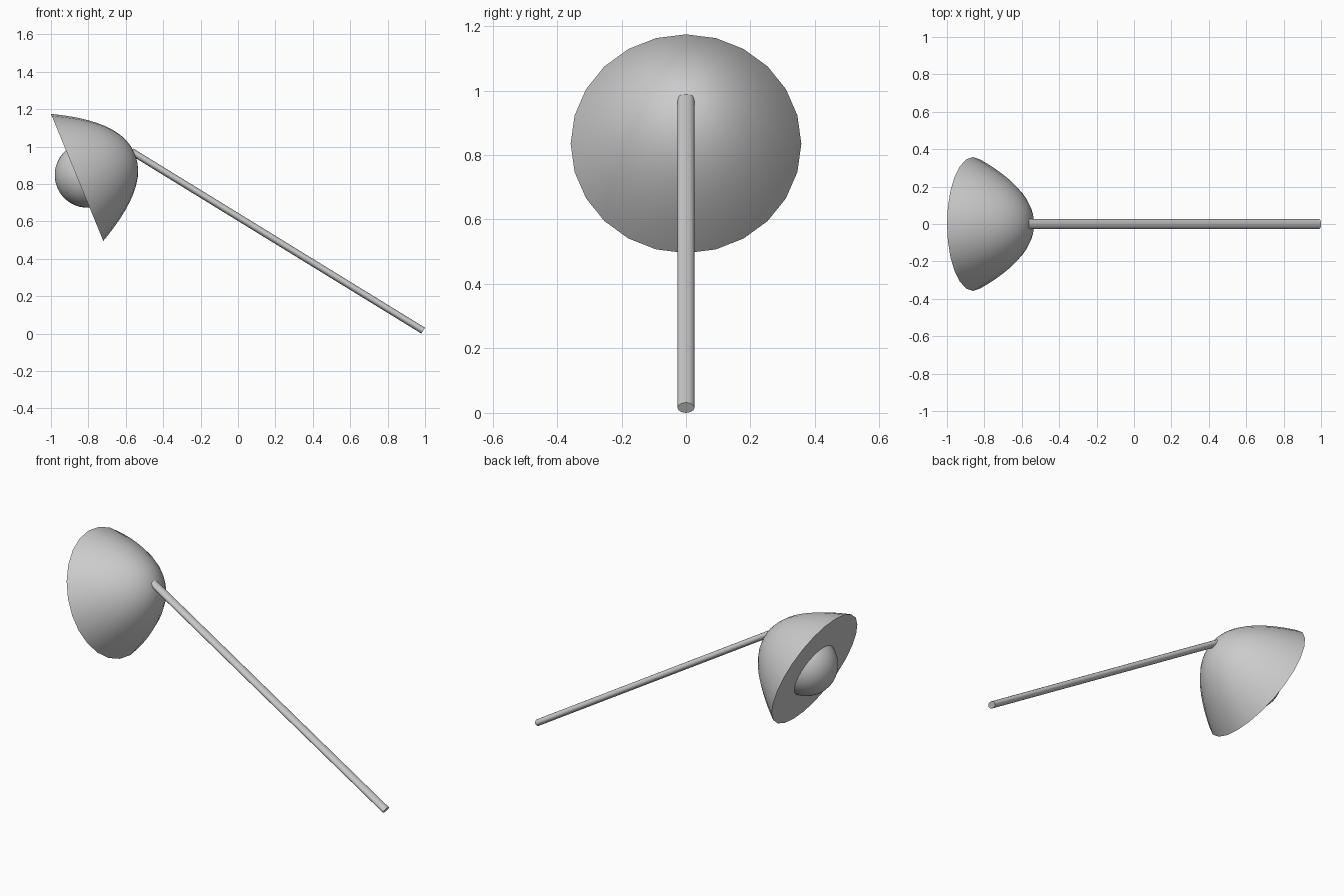
import bpy, bmesh, math
from mathutils import Matrix, Vector

cube = bpy.data.objects.get("Cube")
if cube:
    bpy.data.objects.remove(cube, do_unlink=True)

grey = bpy.data.materials.new("plain grey")
grey.use_nodes = True
colour = (0.6, 0.6, 0.6, 1)
grey.diffuse_color = colour
grey.node_tree.nodes["Principled BSDF"].inputs["Base Color"].default_value = colour


def frame(origin, axis):
    """Matrix with local z along axis and local y along world y."""
    z = Vector(axis).normalized()
    y = Vector((0, 1, 0))
    x = y.cross(z)
    m = Matrix((x, y, z)).transposed().to_4x4()
    m.translation = origin
    return m


def finish(name, bm, matrix):
    bmesh.ops.recalc_face_normals(bm, faces=bm.faces)
    bm.transform(matrix)
    mesh = bpy.data.meshes.new(name)
    bm.to_mesh(mesh)
    bm.free()
    mesh.materials.append(grey)
    obj = bpy.data.objects.new(name, mesh)
    bpy.context.collection.objects.link(obj)
    bpy.ops.object.select_all(action="DESELECT")
    obj.select_set(True)
    bpy.context.view_layer.objects.active = obj
    bpy.ops.object.shade_smooth_by_angle(angle=math.radians(40))
    return obj


# Shade: rounded dome closed by a flat disc at the rim
SIDES, RINGS, RADIUS, HEIGHT = 24, 14, 0.367, 0.333
bm = bmesh.new()
rings = []
for i in range(RINGS):
    t = math.cos(i / RINGS * math.pi / 2)
    z = HEIGHT * (1 - t ** 2.1)
    rings.append([bm.verts.new((RADIUS * t * math.cos(a), 0.975 * RADIUS * t * math.sin(a), z))
                  for a in (math.tau * k / SIDES for k in range(SIDES))])
apex = bm.verts.new((0, 0, HEIGHT))
bm.faces.new(rings[0])
for k in range(SIDES):
    n = (k + 1) % SIDES
    for low, high in zip(rings, rings[1:]):
        bm.faces.new((low[k], low[n], high[n], high[k]))
    bm.faces.new((rings[-1][k], rings[-1][n], apex))
finish("shade", bm, frame((-0.86, 0, 0.835), (0.925, 0, 0.381)))

# Bulb: ball half sunk into the disc
bm = bmesh.new()
bmesh.ops.create_uvsphere(bm, u_segments=32, v_segments=20, radius=0.175)
finish("bulb", bm, frame((-0.805, 0, 0.848), (0.925, 0, 0.381)))

# Pole: slightly flattened slanted rod, its upper end buried in the shade
foot, top = Vector((0.99, 0, 0.016)), Vector((-0.57, 0, 0.974))
bm = bmesh.new()
bmesh.ops.create_cone(bm, cap_ends=True, segments=24, radius1=1, radius2=1,
                      depth=(top - foot).length)
bm.transform(Matrix.Diagonal((0.0185, 0.026, 1, 1)))
finish("pole", bm, frame((foot + top) / 2, top - foot))
